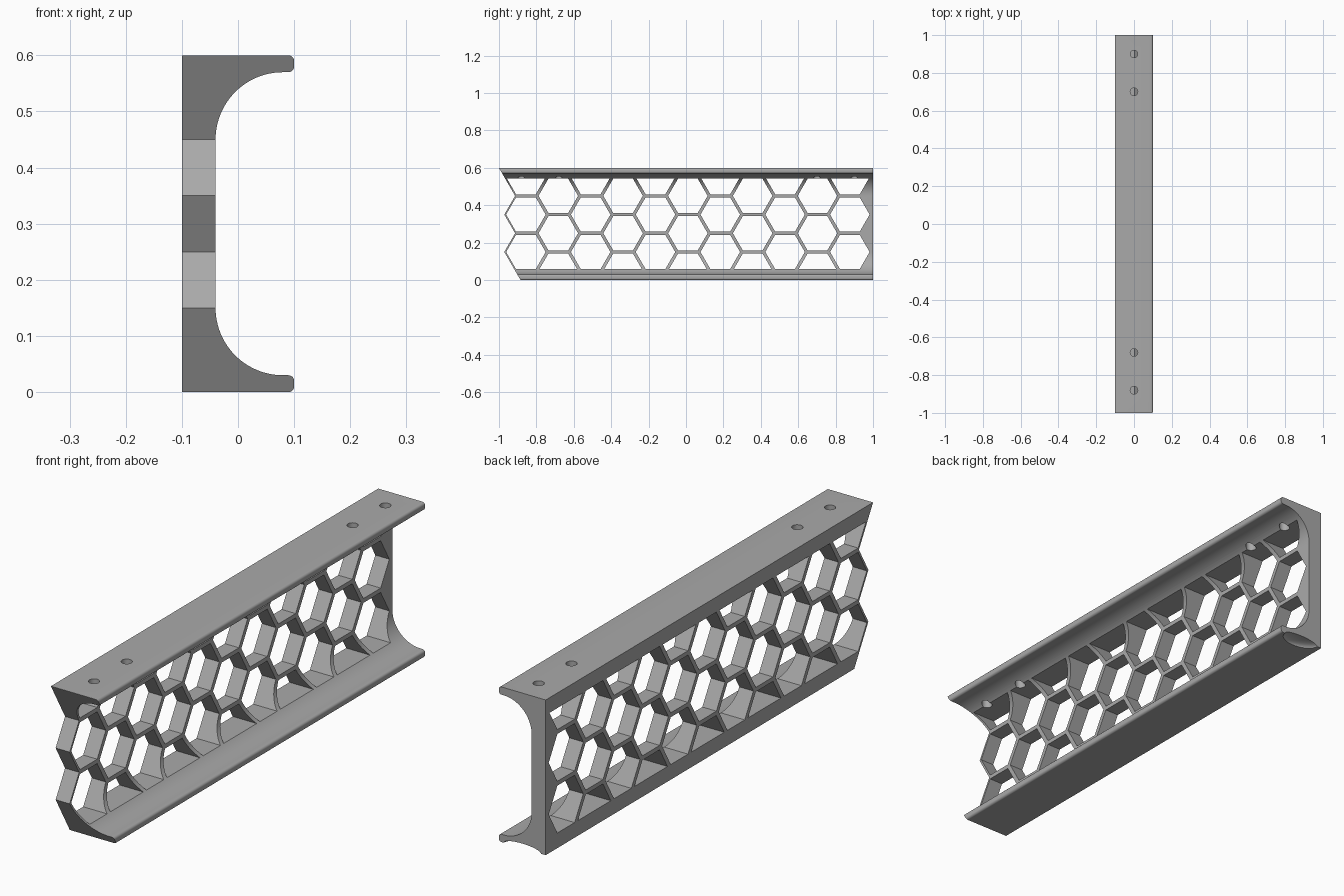
import bpy, bmesh, math
from mathutils import Vector

old = bpy.data.objects.get("Cube")
if old:
    bpy.data.objects.remove(old, do_unlink=True)

# One plain grey for the whole beam
grey = bpy.data.materials.new("plain grey")
grey.use_nodes = True
colour = (0.4, 0.4, 0.4, 1)
grey.diffuse_color = colour
grey.node_tree.nodes["Principled BSDF"].inputs["Base Color"].default_value = colour


def prism(bm, points, offset):
    """Extrude a closed outline along offset."""
    face = bm.faces.new([bm.verts.new(p) for p in points])
    moved = bmesh.ops.extrude_face_region(bm, geom=[face])["geom"]
    verts = [v for v in moved if isinstance(v, bmesh.types.BMVert)]
    bmesh.ops.translate(bm, verts=verts, vec=Vector(offset))


def finish(bm, name):
    bmesh.ops.recalc_face_normals(bm, faces=bm.faces)
    mesh = bpy.data.meshes.new(name)
    bm.to_mesh(mesh)
    bm.free()
    mesh.materials.append(grey)
    obj = bpy.data.objects.new(name, mesh)
    bpy.context.collection.objects.link(obj)
    return obj


def arc(cx, cz, r, start, end, steps):
    angles = [math.radians(start + (end - start) * i / steps) for i in range(steps + 1)]
    return [(cx + r * math.cos(a), cz + r * math.sin(a)) for a in angles]


# Channel profile: lower half with rounded lip and fillet, mirrored upward
HEIGHT, TIP = 0.6, 0.1
lower = [(-TIP, 0)]
lower += arc(TIP - 0.01, 0.01, 0.01, -90, 0, 5)
lower += arc(TIP - 0.01, 0.02, 0.01, 0, 90, 5)
lower += arc(0.08, 0.15, 0.12, 270, 180, 24)
profile = lower + [(x, HEIGHT - z) for x, z in reversed(lower)]
bm = bmesh.new()
prism(bm, [(x, -1, z) for x, z in profile], (0, 2, 0))
beam = finish(bm, "honeycomb_beam")

# Zigzag front end follows the cell edges
MID, PITCH = 0.01, 0.2
RADIUS = PITCH / math.sqrt(3)
COLUMN = PITCH * math.sqrt(3) / 2
SLOPE = 1 / math.sqrt(3)
crest = MID - 5 * COLUMN - RADIUS
valley = crest + 0.1 * SLOPE
edge = [(valley - 0.2 * SLOPE, 0.65), (valley, 0.45), (crest, 0.35),
        (valley, 0.25), (crest, 0.15), (crest + 0.2 * SLOPE, -0.05)]
bm = bmesh.new()
prism(bm, [(-0.3, y, z) for y, z in [(-1.3, 0.65)] + edge + [(-1.3, -0.05)]], (0.6, 0, 0))
cutters = [finish(bm, "end_cutter")]

# Honeycomb openings, with half cells along the two borders
half = 0.0915
r = half * 2 / math.sqrt(3)
LOW, HIGH = 0.15 - half, 0.45 + half
bm = bmesh.new()
for k in range(-5, 6):
    centres = (0.15, 0.35, 0.55) if k % 2 else (0.05, 0.25, 0.45)
    for cz in centres:
        z0, z1 = max(cz - half, LOW), min(cz + half, HIGH)
        levels = [z0] + ([cz] if z0 < cz < z1 else []) + [z1]
        right = [(r - abs(z - cz) * SLOPE, z) for z in levels]
        outline = right + [(-y, z) for y, z in reversed(right)]
        prism(bm, [(-0.3, MID + k * COLUMN + y, z) for y, z in outline], (0.6, 0, 0))
cutters.append(finish(bm, "cell_cutter"))

# Screw holes through the top flange
bm = bmesh.new()
for y in (-0.88, -0.68, 0.7, 0.9):
    ring = arc(0, y, 0.02, 0, 345, 23)
    prism(bm, [(x, yy, 0.5) for x, yy in ring], (0, 0, 0.2))
cutters.append(finish(bm, "screw_hole_cutter"))

# Shallow scoop under the back end
bm = bmesh.new()
bmesh.ops.create_uvsphere(bm, u_segments=32, v_segments=16, radius=1)
bmesh.ops.scale(bm, verts=bm.verts, vec=(0.08, 0.05, 0.018))
bmesh.ops.translate(bm, verts=bm.verts, vec=(0, 1, 0))
cutters.append(finish(bm, "scoop_cutter"))

# Cut everything, then bake the result
for cutter in cutters:
    cutter.hide_render = True
    mod = beam.modifiers.new(cutter.name, "BOOLEAN")
    mod.operation, mod.solver, mod.object = "DIFFERENCE", "EXACT", cutter
bpy.context.view_layer.update()
baked = bpy.data.meshes.new_from_object(beam.evaluated_get(bpy.context.evaluated_depsgraph_get()))
beam.modifiers.clear()
beam.data = baked
for cutter in cutters:
    bpy.data.objects.remove(cutter, do_unlink=True)

bpy.context.view_layer.objects.active = beam
beam.select_set(True)
bpy.ops.object.shade_smooth_by_angle(angle=math.radians(25))
